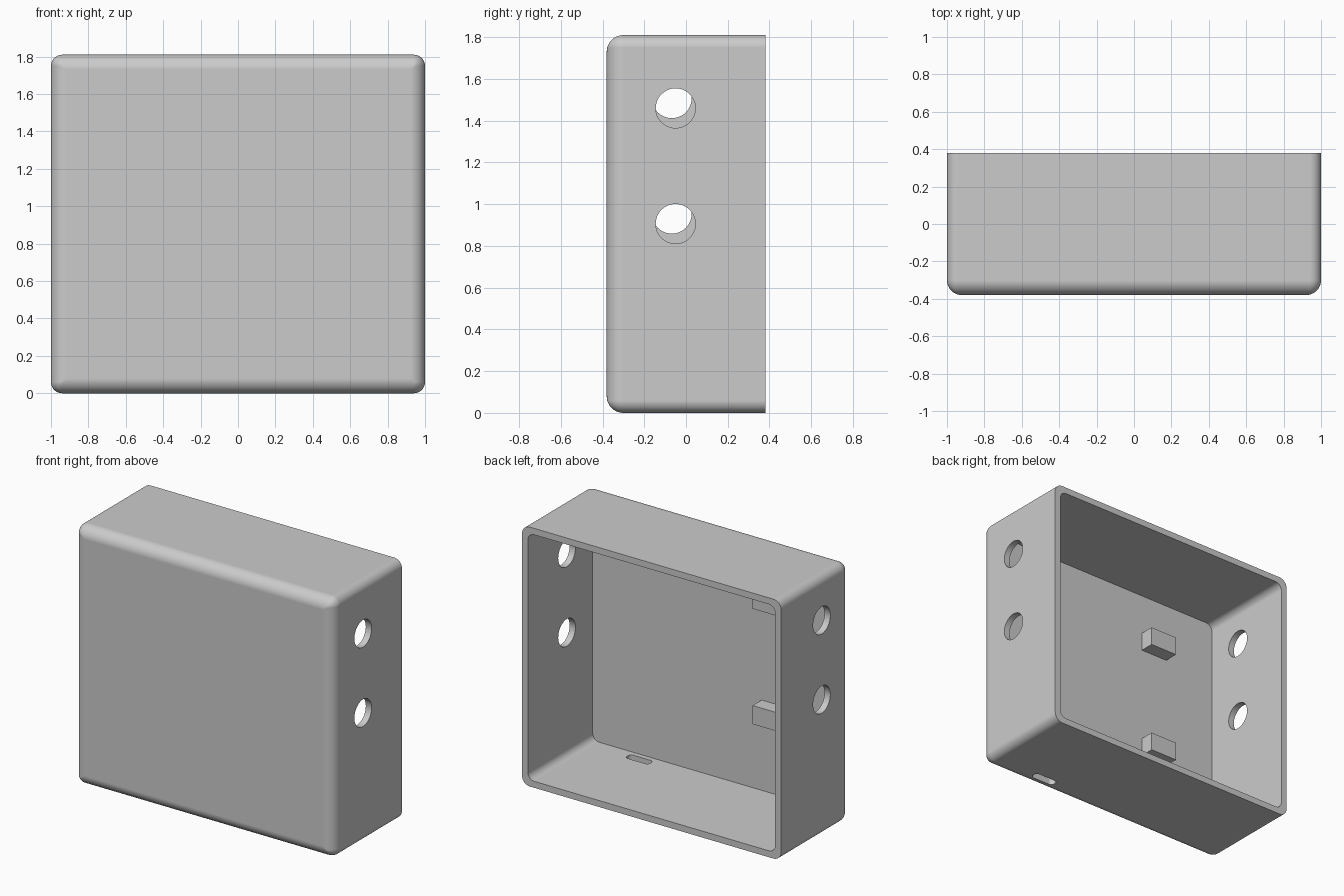
import bpy, bmesh, math
from mathutils import Matrix, Vector

cube = bpy.data.objects.get("Cube")
if cube:
    bpy.data.objects.remove(cube, do_unlink=True)

W, H, D = 1.0, 0.905, 0.38      # half width, half height, half depth
WALL, FILLET, CORNER = 0.045, 0.08, 0.06
INNER_FRONT = -D + WALL

grey = bpy.data.materials.new("plain_grey")
grey.use_nodes = True
grey.diffuse_color = (0.6, 0.6, 0.6, 1)
grey.node_tree.nodes["Principled BSDF"].inputs["Base Color"].default_value = grey.diffuse_color


def make_object(name, bm):
    bmesh.ops.recalc_face_normals(bm, faces=bm.faces)
    mesh = bpy.data.meshes.new(name)
    bm.to_mesh(mesh)
    bm.free()
    mesh.materials.append(grey)
    obj = bpy.data.objects.new(name, mesh)
    bpy.context.collection.objects.link(obj)
    return obj


def rounded_rect(half_a, half_b, radius, segments=10):
    """Outline points of a rounded rectangle, going round once."""
    points = []
    for quarter, (sa, sb) in enumerate([(1, 1), (-1, 1), (-1, -1), (1, -1)]):
        for i in range(segments + 1):
            t = (quarter + i / segments) * math.pi / 2
            points.append((sa * (half_a - radius) + radius * math.cos(t),
                           sb * (half_b - radius) + radius * math.sin(t)))
    return points


def loft(name, rings):
    """Skin a list of point rings and close both ends."""
    bm = bmesh.new()
    loops = [[bm.verts.new(p) for p in ring] for ring in rings]
    for a, b in zip(loops, loops[1:]):
        for i in range(len(a)):
            j = (i + 1) % len(a)
            bm.faces.new((a[i], a[j], b[j], b[i]))
    bm.faces.new(loops[0])
    bm.faces.new(loops[-1])
    return make_object(name, bm)


def shell_ring(y, inset, radius):
    return [(x, y, z + H) for x, z in rounded_rect(W - inset, H - inset, radius)]


# Open-backed shell: rounded front edge, straight sides, rim, then the cavity
rings = []
for i in range(11):
    t = i / 10 * math.pi / 2
    inset = FILLET * (1 - math.sin(t))
    rings.append(shell_ring(-D + FILLET * (1 - math.cos(t)), inset, max(CORNER - inset, 0.008)))
rings += [shell_ring(D, 0, CORNER),
          shell_ring(D, WALL, 0.05),
          shell_ring(INNER_FRONT, WALL, 0.05)]
shell = loft("shell", rings)

# Cutters: two round holes per side wall, one slot in the floor
cutters = []
for side, y, heights in ((1, -0.05, (0.906, 1.46)), (-1, -0.068, (0.954, 1.507))):
    for z in heights:
        bm = bmesh.new()
        place = Matrix.Translation((side * W, y, z)) @ Matrix.Rotation(math.pi / 2, 4, "Y")
        bmesh.ops.create_cone(bm, cap_ends=True, segments=48, radius1=0.095,
                              radius2=0.095, depth=0.2, matrix=place)
        cutters.append(make_object("hole_cutter", bm))
slot = rounded_rect(0.09, 0.03, 0.025, 6)
cutters.append(loft("slot_cutter", [[(0.55 + x, -0.27 + y, z) for x, y in slot]
                                    for z in (-0.05, 0.1)]))

bpy.context.view_layer.objects.active = shell
for cutter in cutters:
    mod = shell.modifiers.new("cut", "BOOLEAN")
    mod.operation, mod.solver, mod.object = "DIFFERENCE", "EXACT", cutter
    bpy.ops.object.modifier_apply(modifier=mod.name)
    bpy.data.objects.remove(cutter, do_unlink=True)

# Smooth fillets with flat walls
bpy.ops.object.select_all(action="DESELECT")
shell.select_set(True)
bpy.ops.object.shade_smooth_by_angle(angle=math.radians(30))
weighted = shell.modifiers.new("flat_walls", "WEIGHTED_NORMAL")
weighted.keep_sharp = True

# Two small blocks on the inside of the front wall
for name, z in (("lower_block", 0.61), ("upper_block", 1.415)):
    bm = bmesh.new()
    bmesh.ops.create_cube(bm, size=1)
    bmesh.ops.scale(bm, vec=Vector((0.21, 0.11, 0.13)), verts=bm.verts)
    bmesh.ops.translate(bm, vec=Vector((-0.455, INNER_FRONT + 0.045, z)), verts=bm.verts)
    make_object(name, bm)
